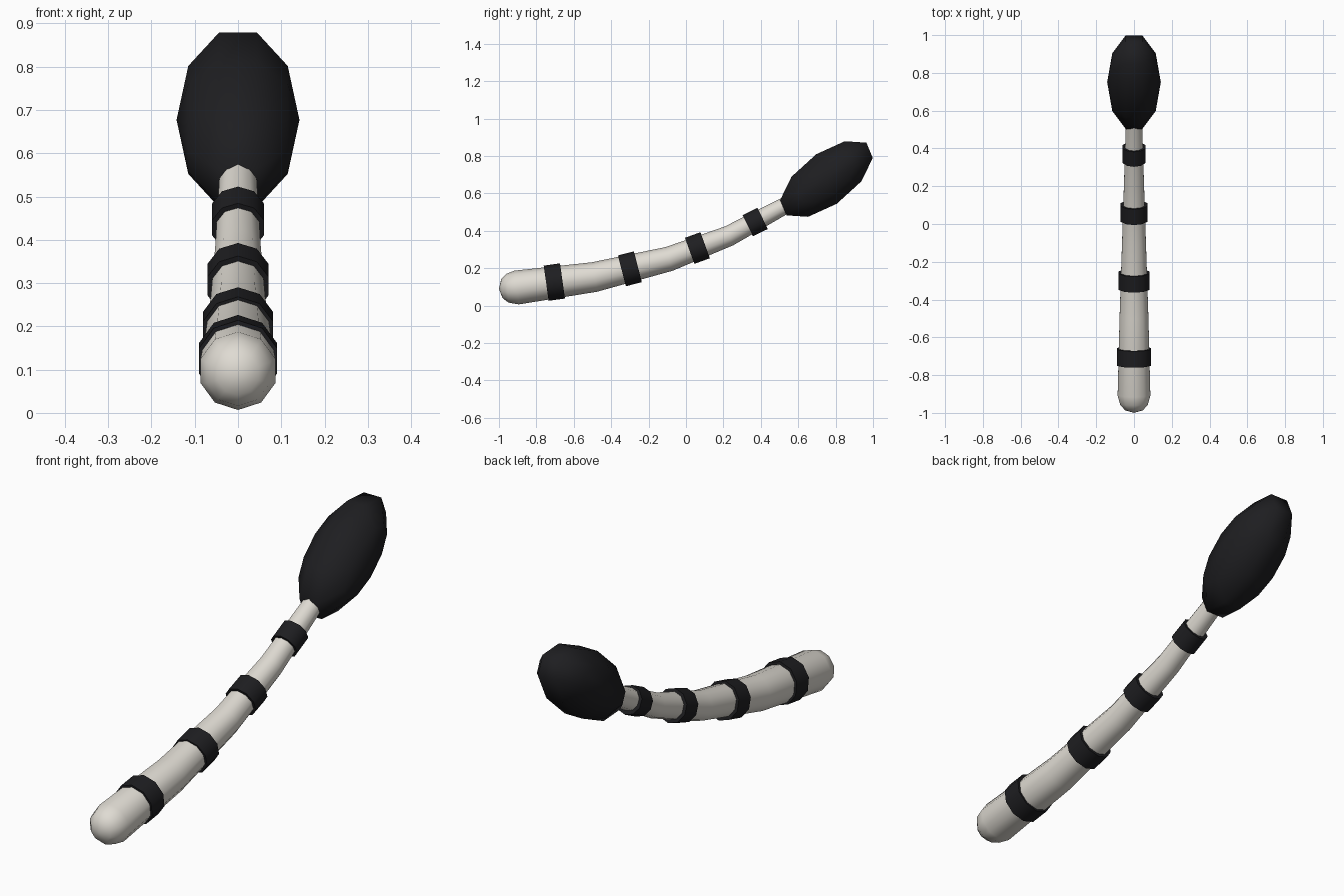
import bpy, bmesh
from math import sin, cos, pi, radians, atan2
from mathutils import Vector

if "Cube" in bpy.data.objects:
    bpy.data.objects.remove(bpy.data.objects["Cube"])

SIDES = 10


def material(name, rgb):
    m = bpy.data.materials.new(name)
    m.diffuse_color = (*rgb, 1)
    m.use_nodes = True
    m.node_tree.nodes["Principled BSDF"].inputs["Base Color"].default_value = m.diffuse_color
    return m


cream = material("cream", (0.74, 0.71, 0.65))
black = material("black", (0.013, 0.013, 0.015))


def loft(name, rings, mat, smooth_angle):
    """Bridge a list of closed point rings, capping both ends."""
    bm = bmesh.new()
    loops = [[bm.verts.new(p) for p in ring] for ring in rings]
    n = len(loops[0])
    for a, b in zip(loops, loops[1:]):
        for i in range(n):
            j = (i + 1) % n
            bm.faces.new((a[i], a[j], b[j], b[i]))
    bm.faces.new(loops[0][::-1])
    bm.faces.new(loops[-1])
    bmesh.ops.remove_doubles(bm, verts=bm.verts, dist=1e-5)
    bmesh.ops.recalc_face_normals(bm, faces=bm.faces)
    me = bpy.data.meshes.new(name)
    bm.to_mesh(me)
    bm.free()
    me.materials.append(mat)
    ob = bpy.data.objects.new(name, me)
    bpy.context.collection.objects.link(ob)
    bpy.ops.object.select_all(action='DESELECT')
    ob.select_set(True)
    bpy.context.view_layer.objects.active = ob
    bpy.ops.object.shade_smooth_by_angle(angle=radians(smooth_angle))
    return ob


def ring(y, z, r, tilt):
    """Ten-sided ring across a path that rises at the given tilt, corner on top."""
    pts = []
    for i in range(SIDES):
        t = 2 * pi * i / SIDES
        pts.append(Vector((r * sin(t), y - r * cos(t) * sin(tilt), z + r * cos(t) * cos(tilt))))
    return pts


# Tapering curved tail with a rounded end: y, z, radius
path = [(-1.0, 0.09, 0.0), (-0.985, 0.091, 0.05), (-0.955, 0.093, 0.077), (-0.905, 0.097, 0.091),
        (-0.49, 0.153, 0.08), (-0.09, 0.25, 0.066), (0.23, 0.373, 0.055), (0.53, 0.535, 0.045)]
rings = []
for i, (y, z, r) in enumerate(path):
    p, q = path[max(i - 1, 0)], path[min(i + 1, len(path) - 1)]
    rings.append(ring(y, z, r, atan2(q[1] - p[1], q[0] - p[0])))
loft("tail", rings, cream, 40)

# Raised dark bands: y, z, radius, tilt in degrees
for k, (y, z, r, deg) in enumerate([(-0.704, 0.126, 0.095, 8), (-0.30, 0.197, 0.085, 14.5),
                                    (0.061, 0.308, 0.074, 20), (0.37, 0.447, 0.063, 26)]):
    t = radians(deg)
    loft(f"band_{k + 1}", [ring(y + s * cos(t), z + s * sin(t), r, t) for s in (-0.044, 0.044)],
         black, 40)

# Long tuft: faceted ellipsoid with its poles at the left and right
lean, long_r, short_r, wide_r = radians(37), 0.308, 0.147, 0.142
rings = []
for k in range(6):
    lat = pi * k / 5
    pts = []
    for i in range(SIDES):
        t = 2 * pi * i / SIDES + radians(11)
        u, v = long_r * sin(lat) * cos(t), short_r * sin(lat) * sin(t)
        pts.append(Vector((wide_r * cos(lat), 0.751 + u * cos(lean) - v * sin(lean),
                           0.677 + u * sin(lean) + v * cos(lean))))
    rings.append(pts)
loft("tuft", rings, black, 60)
